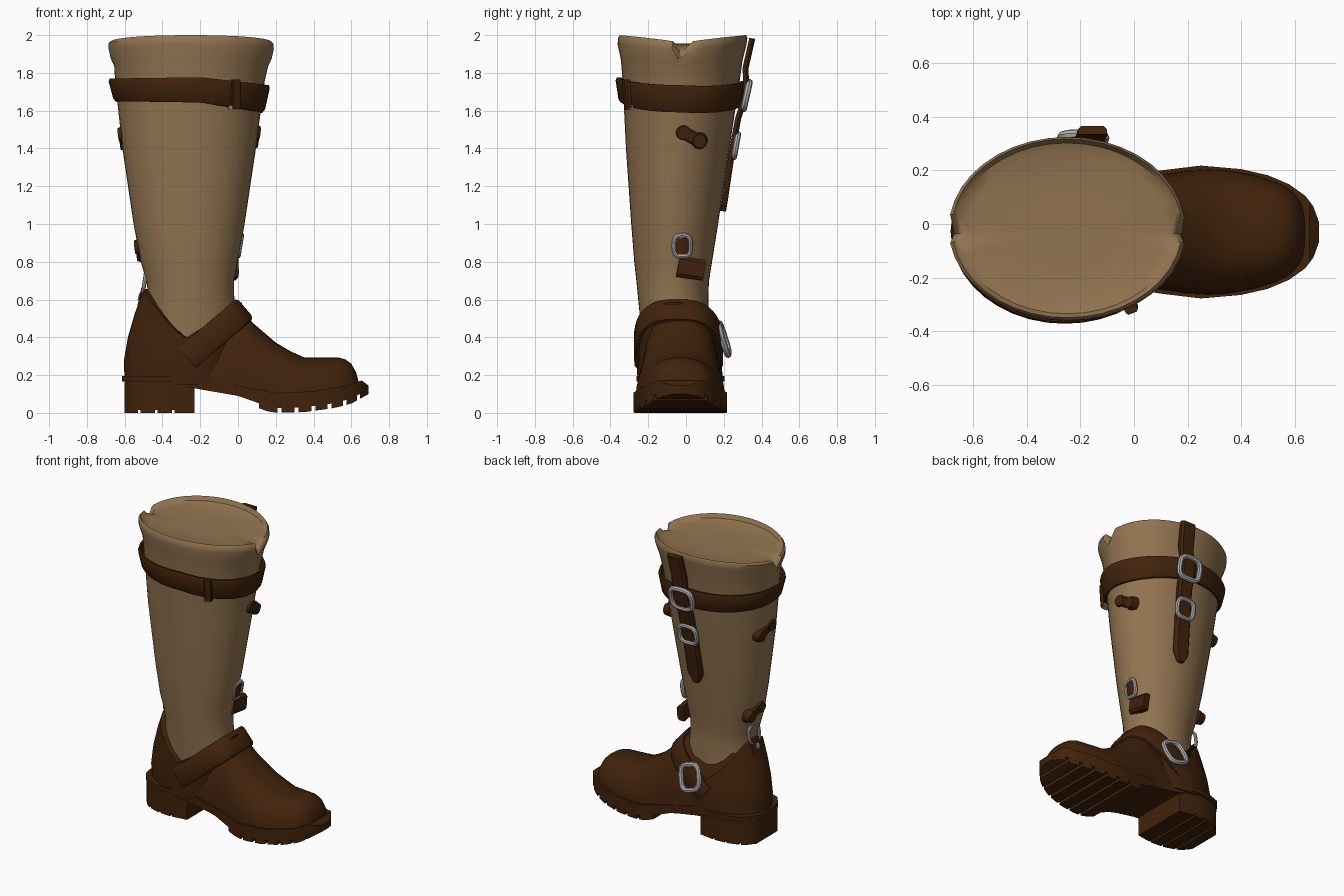
import bpy, bmesh, math
from mathutils import Vector as V

if "Cube" in bpy.data.objects:
    bpy.data.objects.remove(bpy.data.objects["Cube"])

def material(name, c):
    m = bpy.data.materials.new(name)
    m.diffuse_color = (*c, 1)
    m.use_nodes = True
    m.node_tree.nodes["Principled BSDF"].inputs["Base Color"].default_value = m.diffuse_color
    return m
TAN = material("tan_canvas", (0.29, 0.175, 0.08))
BROWN = material("brown_leather", (0.053, 0.0165, 0.0035))
METAL = material("grey_metal", (0.42, 0.42, 0.42))

def interp(table, t):
    if t <= table[0][0]:
        return table[0][1:]
    for a, b in zip(table, table[1:]):
        if t <= b[0]:
            k = (t - a[0]) / (b[0] - a[0])
            return tuple(p + (q - p) * k for p, q in zip(a[1:], b[1:]))
    return table[-1][1:]

def finish(bm, name, mat, angle=40):
    bmesh.ops.recalc_face_normals(bm, faces=bm.faces)
    me = bpy.data.meshes.new(name)
    bm.to_mesh(me)
    bm.free()
    ob = bpy.data.objects.new(name, me)
    bpy.context.collection.objects.link(ob)
    me.materials.append(mat)
    bpy.ops.object.select_all(action='DESELECT')
    bpy.context.view_layer.objects.active = ob
    ob.select_set(True)
    bpy.ops.object.shade_smooth_by_angle(angle=math.radians(angle))
    return ob

def loft(name, rings, mat, caps=True, loop=False, angle=40):
    bm = bmesh.new()
    vs = [[bm.verts.new(p) for p in r] for r in rings]
    n = len(vs[0])
    for a, b in list(zip(vs, vs[1:])) + ([(vs[-1], vs[0])] if loop else []):
        for i in range(n):
            bm.faces.new((a[i], a[(i+1) % n], b[(i+1) % n], b[i]))
    if caps and not loop:
        bm.faces.new(vs[0])
        bm.faces.new(vs[-1])
    return finish(bm, name, mat, angle)

def ribbon(name, pts, widths, outs, thick, closed=False, mat=BROWN):
    """Strap with rounded edges: width vector and outward vector at every point."""
    rings = []
    for p, w, o in zip(pts, widths, outs):
        p, w, o = V(p), V(w), V(o).normalized() * thick
        rings.append([p - w, p - w + o * .6, p - w * .75 + o, p + w * .75 + o, p + w + o * .6, p + w])
    return loft(name, rings, mat, loop=closed)

def buckle(name, c, n, up, w, h, r=0.014):
    """Rounded square metal ring."""
    c, n = V(c), V(n).normalized()
    up = V(up)
    up = (up - n * up.dot(n)).normalized()
    side = up.cross(n)
    rings = []
    for i in range(20):
        a = math.tau * i / 20
        ca, sa = math.cos(a), math.sin(a)
        sq = (abs(ca) ** 3.5 + abs(sa) ** 3.5) ** (-1 / 3.5)
        d = (side * ca * w + up * sa * h) * sq
        rings.append([c + d + d.normalized() * r * math.cos(b) + n * r * math.sin(b)
                      for b in [math.tau * j / 8 for j in range(8)]])
    loft(name, rings, METAL, loop=True)

def bar(name, a, b, n, half, thick, mat=BROWN):
    a, b, n = V(a), V(b), V(n).normalized()
    s = (b - a).cross(n).normalized() * half
    return loft(name, [[p - s - n * thick, p + s - n * thick, p + s + n * thick * .4, p + s * .7 + n * thick,
                        p - s * .7 + n * thick, p - s + n * thick * .4] for p in (a, b)], mat)

def toggle(name, a, b, n):
    """Leather tab with a round knob at both ends."""
    bar(name, a, b, n, .034, .018)
    for k, p in enumerate((a, b)):
        bm = bmesh.new()
        bmesh.ops.create_cone(bm, cap_ends=True, segments=14, radius1=.048, radius2=.036, depth=.046)
        q = V(n).to_track_quat('Z', 'Y')
        for v in bm.verts:
            v.co = q @ v.co + V(p)
        finish(bm, f"{name}_knob_{k}", BROWN)

# shaft: z, x back, x front, y min, y max
SHAFT = [(.3, -.5, 0, -.225, .13), (.5, -.485, -.01, -.243, .12), (.62, -.475, -.02, -.255, .118),
         (.7, -.485, -.02, -.263, .122), (.8, -.515, -.002, -.274, .138), (1, -.553, .035, -.29, .17),
         (1.4, -.612, .095, -.318, .23), (1.75, -.65, .14, -.335, .283), (1.87, -.662, .167, -.345, .3),
         (1.95, -.69, .195, -.362, .32), (1.985, -.692, .192, -.36, .325), (2, -.68, .18, -.35, .318)]
N = 40
cx, cy = -.25, -.02
def ring_point(row, a):
    x0, x1, y0, y1 = row
    return ((x0 + x1) / 2 + (x1 - x0) / 2 * math.cos(a), (y0 + y1) / 2 + (y1 - y0) / 2 * math.sin(a))

def side(i):
    return abs(math.sin(math.tau * i / N))
rings = []
for z, *row in SHAFT:
    rings.append([])
    for i in range(N):
        x, y = ring_point(row, math.tau * i / N)
        if z > 1.8:     # wavy rim with a pinched notch at both seams
            top = 1.9 if side(i) < .01 else 1.955 + .045 * side(i) ** .7
            z2 = 1.8 + (z - 1.8) * (top - 1.8) / .2
            if side(i) < .01:
                x = cx + (x - cx) * (1 - .25 * (z - 1.8))
        else:
            z2 = z
        rings[-1].append((x, y - (.02 if side(i) < .01 and z > 1.8 else 0), z2))
rim = rings[-1]
for k, level in ((.955, .5), (.85, .9), (.4, 1), (.02, 1)):     # closed top, slightly sunken
    rings.append([(cx + (x - cx) * k, cy + (y - cy) * k, max(z - .012, 1.92) * (1 - level) + 1.955 * level)
                  for x, y, z in rim])
loft("shaft", rings, TAN)

# leather heel counter with V-shaped upper edge
HEEL = [(.15, -.6, .0, -.255, .195), (.3, -.605, .02, -.264, .188), (.45, -.572, .03, -.262, .165),
        (.56, -.535, .03, -.262, .145), (.66, -.497, -.005, -.262, .135)]
rings = []
for t in (0, .25, .5, .75, 1, 1.0):
    r = []
    for i in range(N):
        ca = math.cos(math.tau * i / N)
        top = .395 + (.26 * abs(ca) ** 1.1 if ca < 0 else .19 * ca)
        z = .15 + (top - .15) * t
        x, y = ring_point(interp(HEEL, z), math.tau * i / N)
        r.append((x, y, z))
    rings.append(r)
rings[-1] = [(cx + (x - cx) * .9, cy + (y - cy) * .88, z) for x, y, z in rings[-1]]
loft("heel_counter", rings, BROWN)

# foot plan half width, shared by upper and sole
PLAN = [(-.615, .07), (-.6, .12), (-.55, .185), (-.45, .22), (-.35, .228), (-.2, .205), (-.05, .205), (.1, .23),
        (.25, .248), (.4, .235), (.5, .212), (.58, .178), (.64, .135), (.67, .095), (.69, .04)]
CY = -.03
hw = lambda x: interp(PLAN, x)[0]

# foot upper: x, half width, bottom, top
FOOT = [(-.35, .2, .13, .33), (-.2, .2, .13, .4), (-.05, .2, .13, .53), (.01, .205, .12, .555), (.08, .212, .11, .475),
        (.2, .23, .08, .372), (.28, .235, .08, .325), (.35, .231, .08, .294), (.45, .213, .09, .292), (.53, .188, .1, .294),
        (.57, .168, .11, .282), (.6, .145, .11, .26), (.625, .115, .11, .215), (.64, .075, .12, .16)]
rings = []
for x, w, lo, hi in FOOT:
    arch = [(math.cos(math.pi * j / 18), math.sin(math.pi * j / 18)) for j in range(19)]
    rings.append([(x, CY + w * math.copysign(abs(c) ** .85, c), lo + (hi - lo) * max(0, s) ** .85) for c, s in arch])
loft("foot_upper", rings, BROWN, angle=60)

# soles, heel and tread lugs
def slab(name, xs, lo, hi, k=1.0):
    loft(name, [[(x, CY - hw(x) * k, lo(x)), (x, CY + hw(x) * k, lo(x)),
                 (x, CY + hw(x) * k, hi(x)), (x, CY - hw(x) * k, hi(x))] for x in xs], BROWN, angle=50)
BOT = [(-.26, .135), (0, .09), (.1, .055), (.15, .035), (.2, .026), (.35, .03), (.5, .05), (.6, .075), (.69, .125)]
TOP = [(-.26, .198), (0, .145), (.2, .105), (.4, .115), (.58, .145), (.655, .172), (.69, .145)]
zb = lambda x: interp(BOT, x)[0]
zt = lambda x: interp(TOP, x)[0]
fore = [-.26, -.2, -.05, .0, .1, .15, .2, .25, .35, .4, .5, .58, .6, .64, .655, .67, .69]
slab("front_sole", fore, zb, zt)
back = [-.6, -.58, -.55, -.5, -.45, -.4, -.35, -.23]
slab("heel_block", back, lambda x: .016, lambda x: .18, .96)
slab("heel_welt", [-.613] + back, lambda x: .165, lambda x: .196, 1.02)
for i, (a, b) in enumerate([(.11, .21), (.23, .3), (.32, .39), (.41, .475), (.495, .555), (.575, .63), (.645, .69)]):
    slab(f"front_lug_{i}", [a, (a + b) / 2, b], lambda x: zb(x) - .026, lambda x: zb(x) + .01)
for i, (a, b) in enumerate([(-.6, -.53), (-.515, -.44), (-.425, -.35), (-.335, -.23)]):
    slab(f"heel_lug_{i}", [a, (a + b) / 2, b], lambda x: 0, lambda x: .03, .96)

# instep strap arching over the foot, its front end sunk into the upper
pts, outs = [], []
for j in range(25):
    a = -math.pi / 2 + math.pi * j / 24
    c, s = max(0, math.cos(a)), math.sin(a)
    k, m = c ** .68, math.copysign(abs(s) ** .68, s)
    pts.append((-.27 + .29 * k, -.043 + (.212 if s > 0 else .22) * m + .018 * (1 - k) * (s < 0), .29 + .245 * k))
    outs.append((.6 * c, s, .8 * c))
ribbon("instep_strap", pts, [(.045, 0, -.052)] * 25, outs, .028)
buckle("instep_buckle", (-.17, .2, .39), (.1, 1, .3), (.3, 0, 1), .072, .082, .017)

# band around the top of the shaft, with keeper loop
pts, wid, outs = [], [], []
for i in range(N):
    a = math.tau * i / N
    x, y = ring_point((-.651, .134, -.343, .288), a)
    pts.append((x, y, 1.71 - .14 * max(0, x + .2) - .02 * max(0, math.sin(a))))
    wid.append((.016 * math.cos(a), .01 * math.sin(a), .066 + .006 * math.cos(a)))
    outs.append((math.cos(a), math.sin(a) * 1.2, 0))
ribbon("top_band", pts, wid, outs, .022, True)
bar("band_loop", (-.01, -.308, 1.61), (-.01, -.32, 1.765), (.4, -1, 0), .024, .014)
bar("band_loop_metal", (-.02, -.303, 1.605), (-.02, -.305, 1.628), (.4, -1, 0), .026, .014, METAL)

# vertical strap with two buckles on the back side
path = [(-.155, .335, 1.985), (-.165, .3, 1.83), (-.18, .302, 1.69), (-.188, .26, 1.56),
        (-.2, .23, 1.4), (-.215, .19, 1.13), (-.22, .18, 1.07)]
ribbon("side_strap", path, [(.055, 0, 0)] * 6 + [(.02, 0, 0)], [(0, 1, -.15)] * 7, .032)
buckle("side_buckle_upper", (-.19, .32, 1.68), (0, 1, -.22), (0, 0, 1), .08, .072, .018)
buckle("side_buckle_lower", (-.2, .265, 1.415), (0, 1, -.18), (0, 0, 1), .064, .062, .016)

# toggles, buckle and tab on the two seams
toggle("shin_toggle", (.092, -.015, 1.485), (.082, .07, 1.44), (1, .15, -.1))
toggle("calf_toggle_upper", (-.61, -.05, 1.475), (-.6, .045, 1.43), (-1, .1, -.1))
toggle("calf_toggle_lower", (-.523, -.06, .88), (-.512, .03, .84), (-1, .1, -.1))
buckle("shin_buckle", (.01, -.02, .885), (1, 0, -.17), (0, 0, 1), .044, .056, .013)
bar("shin_buckle_leather", (.0, -.02, .84), (.01, -.02, .925), (1, 0, -.15), .035, .014)
bar("shin_tab", (-.02, -.045, .775), (-.024, .095, .755), (1, .15, 0), .055, .024)
buckle("calf_ring", (-.495, -.04, .69), (-1, 0, .15), (0, 0, 1), .055, .055, .011)
bar("heel_rivet", (-.518, -.04, .595), (-.51, -.04, .63), (-1, 0, .3), .018, .014, METAL)
bar("heel_tab", (-.522, -.04, .56), (-.5, -.04, .66), (-1, 0, .25), .04, .012)
